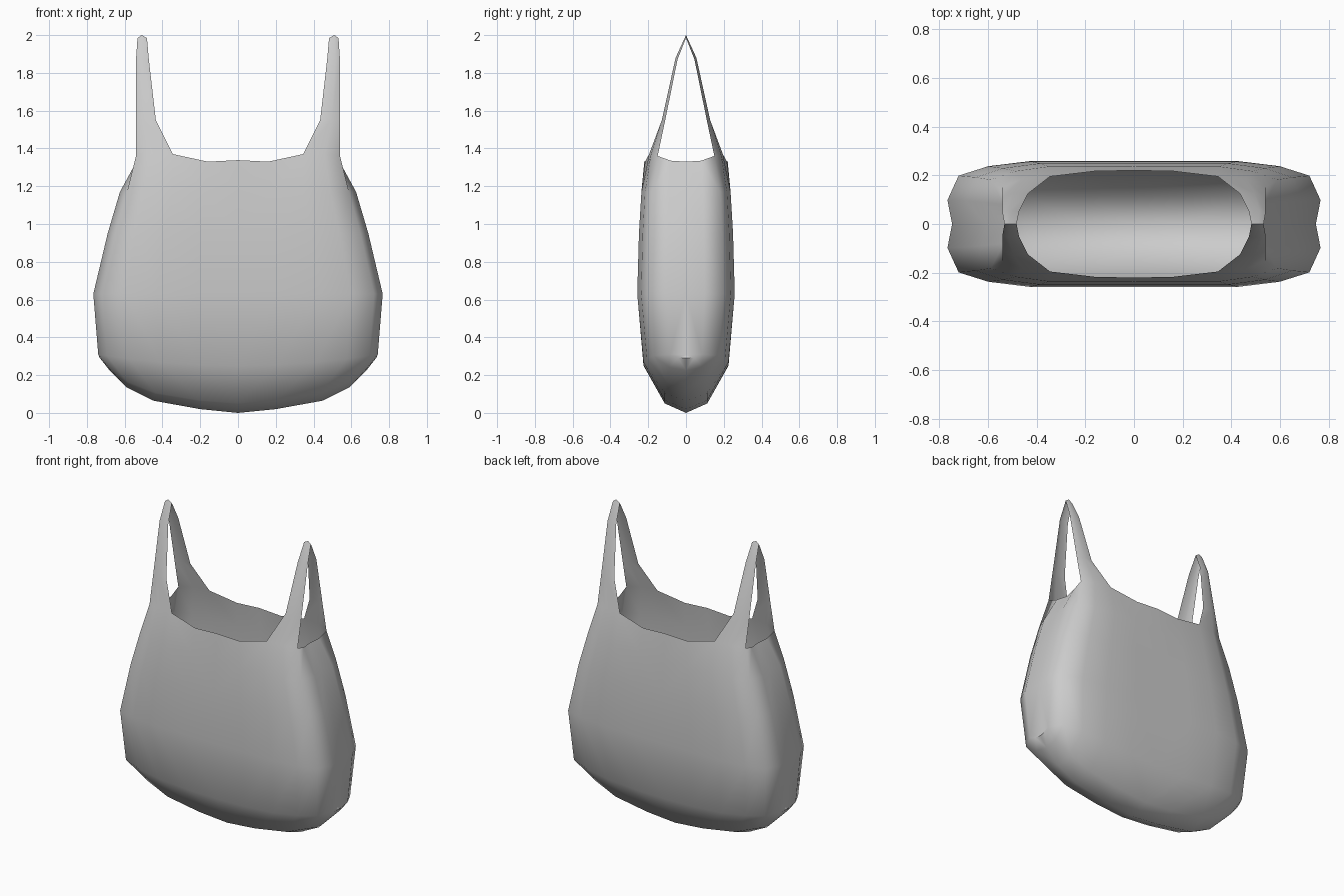
import bpy
import bmesh
import math
from mathutils import Vector

cube = bpy.data.objects.get("Cube")
if cube:
    bpy.data.objects.remove(cube, do_unlink=True)

mat = bpy.data.materials.new("soft grey plastic")
mat.use_nodes = True
grey = (0.6, 0.6, 0.6, 1)
mat.diffuse_color = grey
mat.node_tree.nodes["Principled BSDF"].inputs["Base Color"].default_value = grey

# Quarter cross-section, from the middle of the panel round to the side fold
SECTION = [(0, 1), (.28, 1), (.56, 1), (.78, .92), (.94, .77), (1, .38), (.975, 0)]


def ring(width, depth, z, lift=0):
    return [Vector((width * x, depth * y, z + lift * x * x)) for x, y in SECTION]


# Bottom seam, swelling out into the body
seam = [Vector(p) for p in [(0, 0, 0), (.2, 0, .02), (.45, 0, .065), (.59, 0, .135),
                            (.68, 0, .225), (.73, 0, .29), (.73, 0, .29)]]
base = ring(.74, .225, .25, .06)
lower = [Vector((s.x + (b.x - s.x) * .4, b.y * .5, s.z + (b.z - s.z) * .2))
         for s, b in zip(seam, base)]

# Body up to the scooped rim
rim = [Vector(p) for p in [(0, .22, 1.338), (.16, .217, 1.33), (.345, .195, 1.37),
                           (.46, .185, 1.37), (.54, .15, 1.36), (.535, .08, 1.335),
                           (.52, 0, 1.33)]]
rows = [seam, lower, base, ring(.766, .258, .63), ring(.69, .249, .95),
        ring(.625, .236, 1.17), rim]

# Handle strips: inner edge, middle and outer edge, closing at the top
handle = [
    [(.435, .125, 1.55), (.495, .128, 1.55), (.54, .11, 1.55)],
    [(.472, .052, 1.87), (.515, .055, 1.88), (.54, .045, 1.87)],
    [(.482, 0, 1.985), (.51, 0, 2), (.532, 0, 1.985)],
]

bm = bmesh.new()


def bridge(a, b):
    for i in range(len(a) - 1):
        bm.faces.new((a[i], a[i + 1], b[i + 1], b[i]))


grid = [[bm.verts.new(p) for p in row] for row in rows]
for a, b in zip(grid, grid[1:]):
    bridge(a, b)
previous = grid[-1][2:5]
for station in handle:
    current = [bm.verts.new(p) for p in station]
    bridge(previous, current)
    previous = current
bmesh.ops.remove_doubles(bm, verts=bm.verts, dist=.0005)

# Mirror the quarter across both centre planes
for axis in ((-1, 1, 1), (1, -1, 1)):
    copy = bmesh.ops.duplicate(bm, geom=bm.verts[:] + bm.edges[:] + bm.faces[:])["geom"]
    verts = [g for g in copy if isinstance(g, bmesh.types.BMVert)]
    faces = [g for g in copy if isinstance(g, bmesh.types.BMFace)]
    bmesh.ops.scale(bm, vec=axis, verts=verts)
    bmesh.ops.reverse_faces(bm, faces=faces)
    bmesh.ops.remove_doubles(bm, verts=bm.verts, dist=.0005)
bmesh.ops.recalc_face_normals(bm, faces=bm.faces)

# Make the body face outward
front = min(bm.faces, key=lambda f: f.calc_center_median().y)
if front.normal.y > 0:
    bmesh.ops.reverse_faces(bm, faces=bm.faces)

mesh = bpy.data.meshes.new("carrier_bag")
bm.to_mesh(mesh)
bm.free()
mesh.materials.append(mat)
bag = bpy.data.objects.new("carrier_bag", mesh)
bpy.context.collection.objects.link(bag)
bpy.context.view_layer.objects.active = bag
bag.select_set(True)
bpy.ops.object.shade_smooth_by_angle(angle=math.radians(60))
